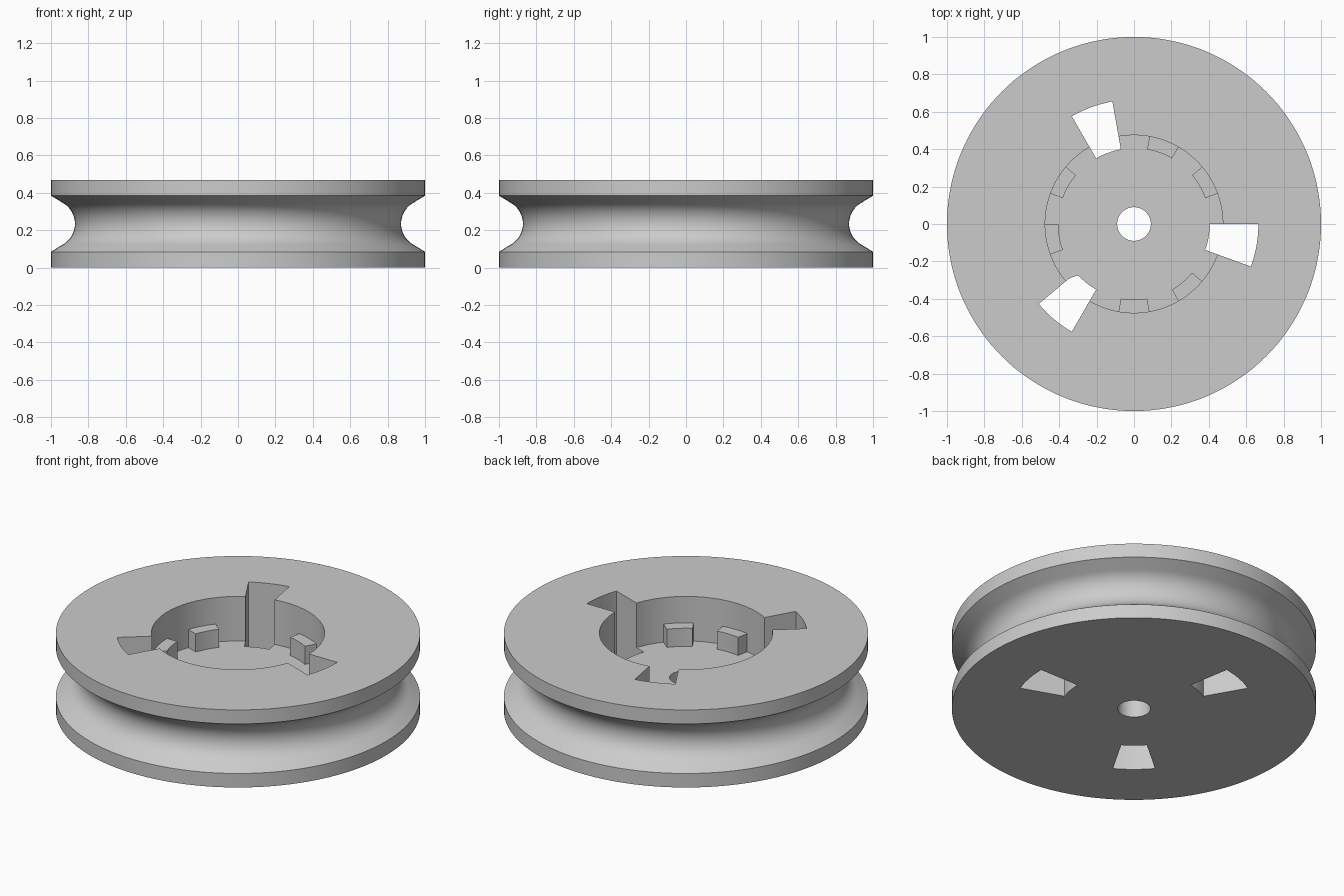
import bpy, bmesh
from math import radians, sin, cos

cube = bpy.data.objects.get("Cube")
if cube:
    bpy.data.objects.remove(cube, do_unlink=True)

HEIGHT = 0.47
FLOOR_Z = 0.2
BORE_R = 0.09
POCKET_R = 0.475
KEY_R = 0.405       # inner radius of teeth and slots
SLOT_R = 0.665
GROOVE_R = 0.128
SEGMENTS = 144

grey = bpy.data.materials.new("plain_grey")
grey.use_nodes = True
colour = (0.6, 0.6, 0.6, 1)
grey.diffuse_color = colour
grey.node_tree.nodes["Principled BSDF"].inputs["Base Color"].default_value = colour


def finish(name, bm):
    bmesh.ops.recalc_face_normals(bm, faces=bm.faces)
    mesh = bpy.data.meshes.new(name)
    bm.to_mesh(mesh)
    bm.free()
    mesh.materials.append(grey)
    obj = bpy.data.objects.new(name, mesh)
    bpy.context.collection.objects.link(obj)
    return obj


def activate(obj):
    bpy.ops.object.select_all(action="DESELECT")
    obj.select_set(True)
    bpy.context.view_layer.objects.active = obj


def lathe(name, profile):
    """Turn a closed (radius, z) outline around the z axis."""
    bm = bmesh.new()
    rings = []
    for i in range(SEGMENTS):
        a = radians(360 * i / SEGMENTS)
        rings.append([bm.verts.new((r * cos(a), r * sin(a), z)) for r, z in profile])
    n = len(profile)
    for i, ring in enumerate(rings):
        nxt = rings[(i + 1) % SEGMENTS]
        for j in range(n):
            k = (j + 1) % n
            bm.faces.new((ring[j], nxt[j], nxt[k], ring[k]))
    return finish(name, bm)


def add_sector(bm, r0, r1, z0, z1, start, sweep=20, steps=8):
    """Solid block bounded by two radii, two heights and two angles."""
    angles = [radians(start + sweep * i / steps) for i in range(steps + 1)]
    outline = [(r1 * cos(a), r1 * sin(a)) for a in angles]
    outline += [(r0 * cos(a), r0 * sin(a)) for a in reversed(angles)]
    face = bm.faces.new([bm.verts.new((x, y, z0)) for x, y in outline])
    top = bmesh.ops.extrude_face_region(bm, geom=[face], use_keep_orig=True)
    verts = [g for g in top["geom"] if isinstance(g, bmesh.types.BMVert)]
    bmesh.ops.translate(bm, verts=verts, vec=(0, 0, z1 - z0))


# Round groove that flares straight out to the flange rims
mid = HEIGHT / 2
groove = []
for i in range(21):
    a = radians(-60 + 6 * i)
    groove.append((1 - GROOVE_R * cos(a), mid + GROOVE_R * sin(a)))

# Wheel with flanges, groove, recessed pocket and centre bore
profile = [(BORE_R, 0), (1, 0), (1, 0.085), *groove, (1, 0.385), (1, HEIGHT),
           (POCKET_R, HEIGHT), (POCKET_R, FLOOR_Z), (BORE_R, FLOOR_Z)]
wheel = lathe("pulley_wheel", profile)

# Three slots cut through the whole thickness
bm = bmesh.new()
for start in (100, 220, 340):
    add_sector(bm, KEY_R, SLOT_R, -0.1, HEIGHT + 0.1, start)
cutter = finish("slot_cutter", bm)
cutter.hide_render = True
activate(wheel)
cut = wheel.modifiers.new("slots", "BOOLEAN")
cut.operation = "DIFFERENCE"
cut.solver = "EXACT"
cut.object = cutter
bpy.ops.object.modifier_apply(modifier=cut.name)
bpy.data.objects.remove(cutter, do_unlink=True)
bpy.ops.object.shade_smooth_by_angle(angle=radians(25))

# Six locking teeth around the pocket wall, two between each pair of slots
bm = bmesh.new()
for base in (20, 140, 260):
    for start in (base, base + 40):
        add_sector(bm, KEY_R, POCKET_R + 0.005, FLOOR_Z - 0.01, FLOOR_Z + 0.11, start)
teeth = finish("locking_teeth", bm)
activate(teeth)
bpy.ops.object.shade_smooth_by_angle(angle=radians(25))
